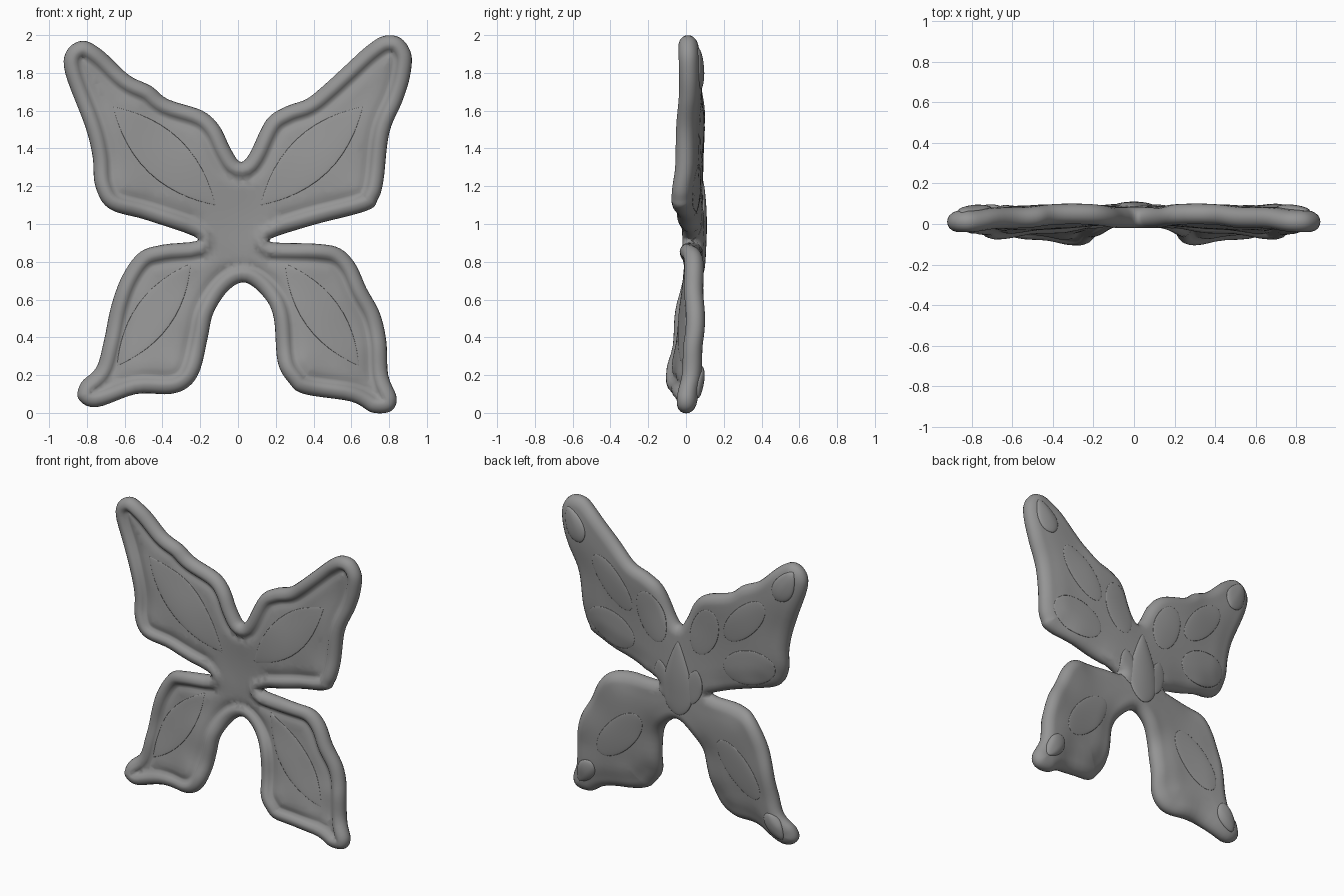
import bpy, bmesh, math
from mathutils import Vector
from mathutils.geometry import delaunay_2d_cdt

if "Cube" in bpy.data.objects:
    bpy.data.objects.remove(bpy.data.objects["Cube"])

# Outline of the butterfly (x, z): right half going down, then left half going up
RIGHT = [(0.01, 1.33), (.06, 1.37), (.15, 1.55), (.25, 1.62), (.36, 1.66), (.45, 1.73), (.57, 1.84),
         (.68, 1.94), (.77, 1.995), (.86, 1.985), (.917, 1.90), (.91, 1.78), (.87, 1.65), (.80, 1.48),
         (.77, 1.23), (.74, 1.13), (.68, 1.07), (.38, .99), (.16, .91), (.42, .895), (.54, .87),
         (.62, .79), (.68, .66), (.75, .53), (.785, .38), (.795, .20), (.84, .08), (.81, .01),
         (.71, .002), (.60, .06), (.35, .10), (.27, .16), (.21, .27), (.19, .50), (.14, .61), (.04, .69)]
LEFT = [(-.05, .65), (-.13, .53), (-.16, .40), (-.20, .23), (-.26, .14), (-.36, .10), (-.54, .10),
        (-.75, .03), (-.845, .075), (-.83, .16), (-.75, .24), (-.71, .38), (-.67, .57), (-.61, .73),
        (-.52, .85), (-.40, .89), (-.21, .92), (-.48, 1.02), (-.68, 1.08), (-.755, 1.20), (-.77, 1.36),
        (-.81, 1.52), (-.915, 1.80), (-.905, 1.92), (-.82, 1.97), (-.72, 1.92), (-.58, 1.79),
        (-.46, 1.73), (-.37, 1.66), (-.19, 1.60), (-.10, 1.52), (-.04, 1.40)]
# Gentle twist of the wings: (|x|, z, mid depth)
TWIST = [(0, 1.3, .03), (.3, 1.62, .05), (.83, 1.95, .01), (.6, 1.85, .03), (.78, 1.4, -.005),
         (.7, 1.1, -.03), (.4, 1.0, .0), (.2, .92, .03), (.6, .8, .045), (.75, .5, .052), (.8, .05, .0),
         (.28, .18, -.06), (.2, .42, -.015), (0, .72, .04), (0, 1.0, .04), (.5, .12, -.03), (.75, .25, .035)]


def smooth_loop(pts, n):
    out = []
    P = [Vector(p) for p in pts]
    for i in range(len(P)):
        a, b, c, d = P[i - 1], P[i], P[(i + 1) % len(P)], P[(i + 2) % len(P)]
        for k in range(n):
            t = k / n
            out.append(.5 * (2 * b + (c - a) * t + (2 * a - 5 * b + 4 * c - d) * t * t
                             + (3 * b - a - 3 * c + d) * t ** 3))
    return out


loop = smooth_loop(RIGHT + LEFT, 5)
segs = [(a.x, a.y, b.x - a.x, b.y - a.y) for a, b in zip(loop, loop[1:] + loop[:1])]


def edge_distance(x, z):
    """Distance to the outline, negative outside."""
    best, inside = 9, False
    for ax, az, dx, dz in segs:
        t = max(0, min(1, ((x - ax) * dx + (z - az) * dz) / (dx * dx + dz * dz + 1e-12)))
        best = min(best, (ax + t * dx - x) ** 2 + (az + t * dz - z) ** 2)
        if (az > z) != (az + dz > z) and x < ax + (z - az) / dz * dx:
            inside = not inside
    return math.sqrt(best) * (1 if inside else -1)


def mid_depth(x, z):
    sw = sy = 0
    for px, pz, y in TWIST:
        w = 1 / ((abs(x) - px) ** 2 + (z - pz) ** 2 + .008) ** 1.6
        sw += w
        sy += w * y
    return sy / sw


def ramp(t):
    t = max(0, min(1, t))
    return t * t * (3 - 2 * t)


def arc(t):
    return math.sqrt(max(0, 1 - (1 - min(t, 1)) ** 2))


def front_y(x, z, d):
    # rounded rim, groove, then an inner panel just below the rim
    d = max(d, 0)
    if d < .05:
        h = .05 * arc(d / .05)
    elif d < .09:
        h = .02 + .03 * math.cos((d - .05) / .04 * math.pi / 2)
    else:
        h = .02 + .012 * ramp((d - .09) / .05)
    centre = 1 - ramp((math.hypot(x, z - 1.0) - .14) / .14)
    if d > .05:
        h += (.03 - h) * centre * ramp((d - .05) / .04)
    return mid_depth(x, z) - h


def back_y(x, z, d):
    # rounded edge rising to a nearly flat back
    d = max(d, 0)
    m = mid_depth(x, z)
    return m + .052 * arc(d / .06) + .4 * ramp(d / .17) * max(0, .095 - m - .052)


# Wing plate: outline, inset rings along the rim, and an inner grid
pts = list(loop)
n = len(loop)
for inset in (.003, .011, .025, .045, .06, .075, .09, .105, .12, .14):
    for i, p in enumerate(loop):
        t = (loop[(i + 1) % n] - loop[i - 1]).normalized()
        q = p + Vector((-t.y, t.x)) * -inset
        if edge_distance(q.x, q.y) > inset * .93:
            pts.append(q)
for i in range(-38, 39):
    for j in range(0, 81):
        x, z = i * .025, j * .025
        d = edge_distance(x, z)
        if d > .155 or (d > .03 and math.hypot(x, z - 1) < .25):
            pts.append(Vector((x, z)))
verts, _, faces, *_ = delaunay_2d_cdt(pts, [], [list(range(n))], 1, 1e-6)
dist = [max(0, edge_distance(v.x, v.y)) for v in verts]
dist = [0 if d < 1e-4 else d for d in dist]
bm = bmesh.new()
for fn, flip in ((front_y, False), (back_y, True)):
    vs = [bm.verts.new((v.x, fn(v.x, v.y, d), v.y)) for v, d in zip(verts, dist)]
    for f in faces:
        bm.faces.new([vs[k] for k in (reversed(f) if flip else f)])
bmesh.ops.remove_doubles(bm, verts=bm.verts, dist=1e-4)
bmesh.ops.recalc_face_normals(bm, faces=bm.faces)

grey = bpy.data.materials.new("dark_grey")
grey.diffuse_color = (.3, .3, .3, 1)
grey.use_nodes = True
grey.node_tree.nodes["Principled BSDF"].inputs["Base Color"].default_value = grey.diffuse_color


def finish(bm, name):
    me = bpy.data.meshes.new(name)
    bm.to_mesh(me)
    bm.free()
    for p in me.polygons:
        p.use_smooth = True
    me.materials.append(grey)
    ob = bpy.data.objects.new(name, me)
    bpy.context.collection.objects.link(ob)


finish(bm, "wings")


def leaf(name, a, b, width, thick, surf, skew=0, point=.5):
    """Thin raised shell from a to b lying on a surface; skew fattens the start, point sharpens the ends."""
    a, b = Vector(a), Vector(b)
    axis = (b - a) / 2
    side = Vector((-axis.y, axis.x)).normalized()
    bm = bmesh.new()
    bmesh.ops.create_uvsphere(bm, u_segments=28, v_segments=18, radius=1)
    for v in bm.verts:
        s = v.co.z
        p = (a + b) / 2 + axis * s + side * v.co.x * width * max(0, 1 - s * s) ** point * (1 - skew * s)
        v.co = (p.x, surf(p.x, p.y, edge_distance(p.x, p.y)) + v.co.y * thick, p.y)
    bmesh.ops.recalc_face_normals(bm, faces=bm.faces)
    finish(bm, name)


# Teardrop body on the back
leaf("body", (0, .74), (0, 1.24), .10, .018, back_y, .55, .1)

for s, side in ((1, "right"), (-1, "left")):
    # Lobes beside the body
    leaf("body_lobe_" + side, (s * .10, .84), (s * .14, 1.08), .06, .010, back_y, 0, .2)
    # Raised cells on the back of the wings
    for k, (a, b, w) in enumerate([((.14, 1.20), (.26, 1.52), .10), ((.34, 1.14), (.70, 1.24), .12),
                                   ((.36, 1.36), (.64, 1.66), .09), ((.30, .64), (.60, .32), .10)]):
        leaf(f"wing_cell_{side}_{k}", (s * a[0], a[1]), (s * b[0], b[1]), w, .006, back_y, 0, 0)
    # Tip spots
    leaf("upper_tip_spot_" + side, (s * .74, 1.72), (s * .85, 1.93), .07, .018, back_y, .3, .1)
    leaf("lower_tip_spot_" + side, (s * .66, .24), (s * .77, .08), .06, .02, back_y, .2, .1)
    # Leaf panels on the front
    leaf("upper_front_leaf_" + side, (s * .12, 1.10), (s * .66, 1.62), .12, .005, front_y)
    leaf("lower_front_leaf_" + side, (s * .25, .79), (s * .64, .25), .10, .006, front_y)
